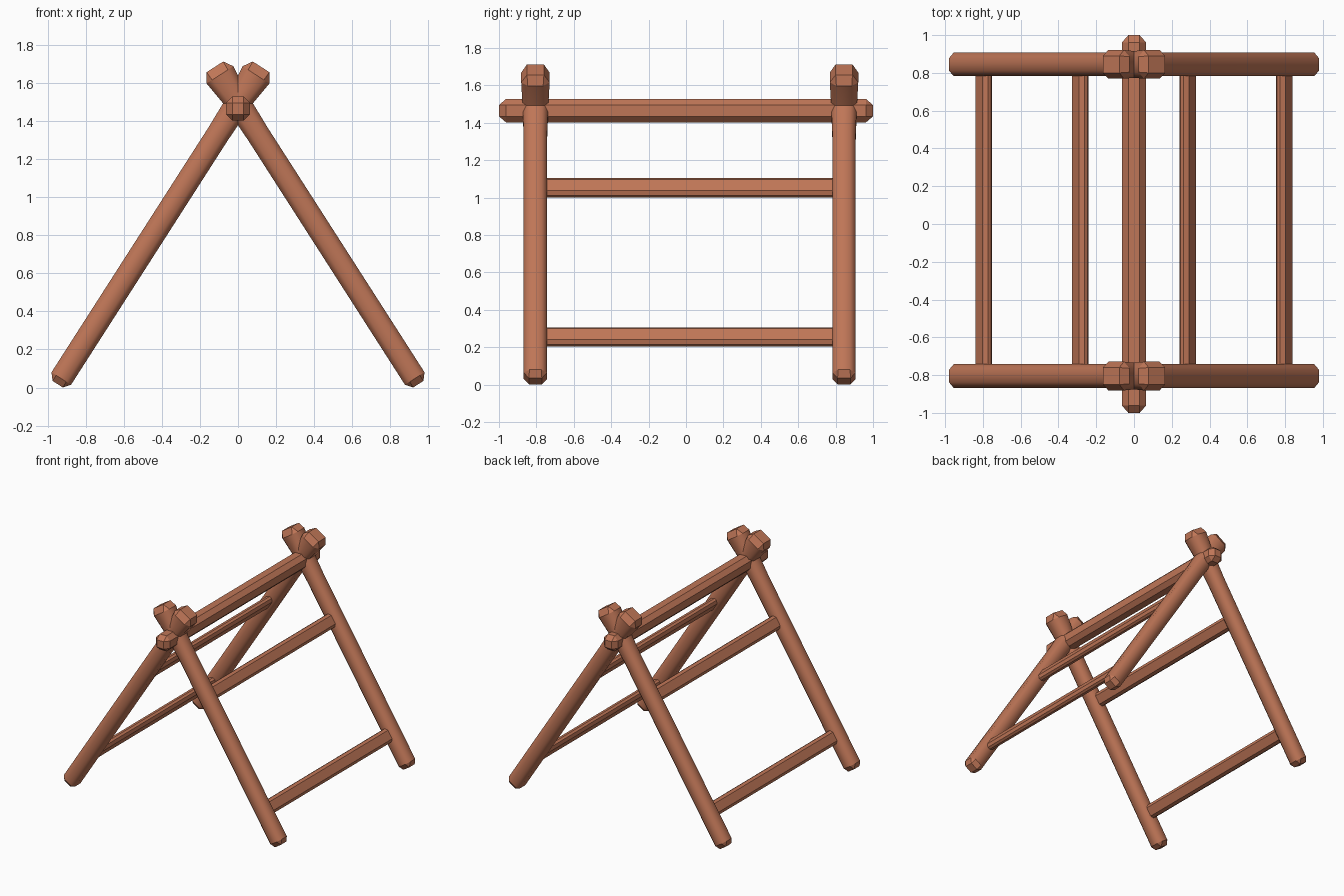
import bpy
import bmesh
from mathutils import Vector

cube = bpy.data.objects.get("Cube")
if cube:
    bpy.data.objects.remove(cube, do_unlink=True)

# Single terracotta wood colour
WOOD = (0.52, 0.18, 0.095, 1.0)
wood = bpy.data.materials.new("terracotta_wood")
wood.use_nodes = True
wood.diffuse_color = WOOD
wood.node_tree.nodes["Principled BSDF"].inputs["Base Color"].default_value = WOOD


def timber(name, origin, side, depth, axis, stations, smooth=False):
    """Chamfered bar: each station is (distance, half side, half depth, chamfer)."""
    bm = bmesh.new()
    rings = []
    for t, a, b, c in stations:
        outline = [(a, b - c), (a - c, b), (c - a, b), (-a, b - c),
                   (-a, c - b), (c - a, -b), (a - c, -b), (a, c - b)]
        rings.append([bm.verts.new(origin + side * p + depth * q + axis * t)
                      for p, q in outline])
    last = len(rings) - 2
    for i, (low, high) in enumerate(zip(rings, rings[1:])):
        for k in range(8):
            j = (k + 1) % 8
            face = bm.faces.new((low[k], low[j], high[j], high[k]))
            face.smooth = smooth and 0 < i < last
    bm.faces.new(rings[0])
    bm.faces.new(rings[-1])
    # Square end caps: the collapsed chamfers merge into corner triangles
    bmesh.ops.remove_doubles(bm, verts=bm.verts, dist=0.0005)
    bmesh.ops.recalc_face_normals(bm, faces=bm.faces)
    mesh = bpy.data.meshes.new(name)
    bm.to_mesh(mesh)
    bm.free()
    mesh.materials.append(wood)
    obj = bpy.data.objects.new(name, mesh)
    bpy.context.collection.objects.link(obj)
    return obj


X, Y, Z = Vector((1, 0, 0)), Vector((0, 1, 0)), Vector((0, 0, 1))
CROSS_Z = 1.495
FRONT_Y, BACK_Y = -0.805, 0.845

# Leg profile from foot to flared head, measured from the crossing
leg_profile = [(-1.755, 0.032, 0.034, 0), (-1.72, 0.061, 0.0625, 0.03),
               (-0.2, 0.061, 0.0625, 0.03), (0.04, 0.067, 0.07, 0.032),
               (0.175, 0.084, 0.076, 0.035), (0.225, 0.052, 0.045, 0)]

for s, side_name in ((1, "left"), (-1, "right")):
    along = Vector((-0.54 * s, 0, 0.842)).normalized()
    outward = Vector((along.z, 0, -along.x))

    # Crossing legs at both ends
    for y, end_name in ((FRONT_Y, "front"), (BACK_Y, "back")):
        timber(f"{end_name}_{side_name}_leg", Vector((0, y, CROSS_Z)),
               outward, Y, along, leg_profile, smooth=True)

    # Rungs between the legs, tilted with them
    for z, level in ((0.255, "lower"), (1.052, "upper")):
        centre = Vector((0, 0, CROSS_Z)) + along * ((z - CROSS_Z) / along.z)
        timber(f"{level}_{side_name}_rung", centre, outward, along, Y,
               [(FRONT_Y, 0.03, 0.055, 0.02), (BACK_Y, 0.03, 0.055, 0.02)])

# Ridge beam resting through the crossings
timber("ridge_beam", Vector((0, 0, 1.465)), X, Z, Y,
       [(-1, 0.03, 0.03, 0), (-0.962, 0.063, 0.063, 0.033),
        (0.962, 0.063, 0.063, 0.033), (1, 0.03, 0.03, 0)])
